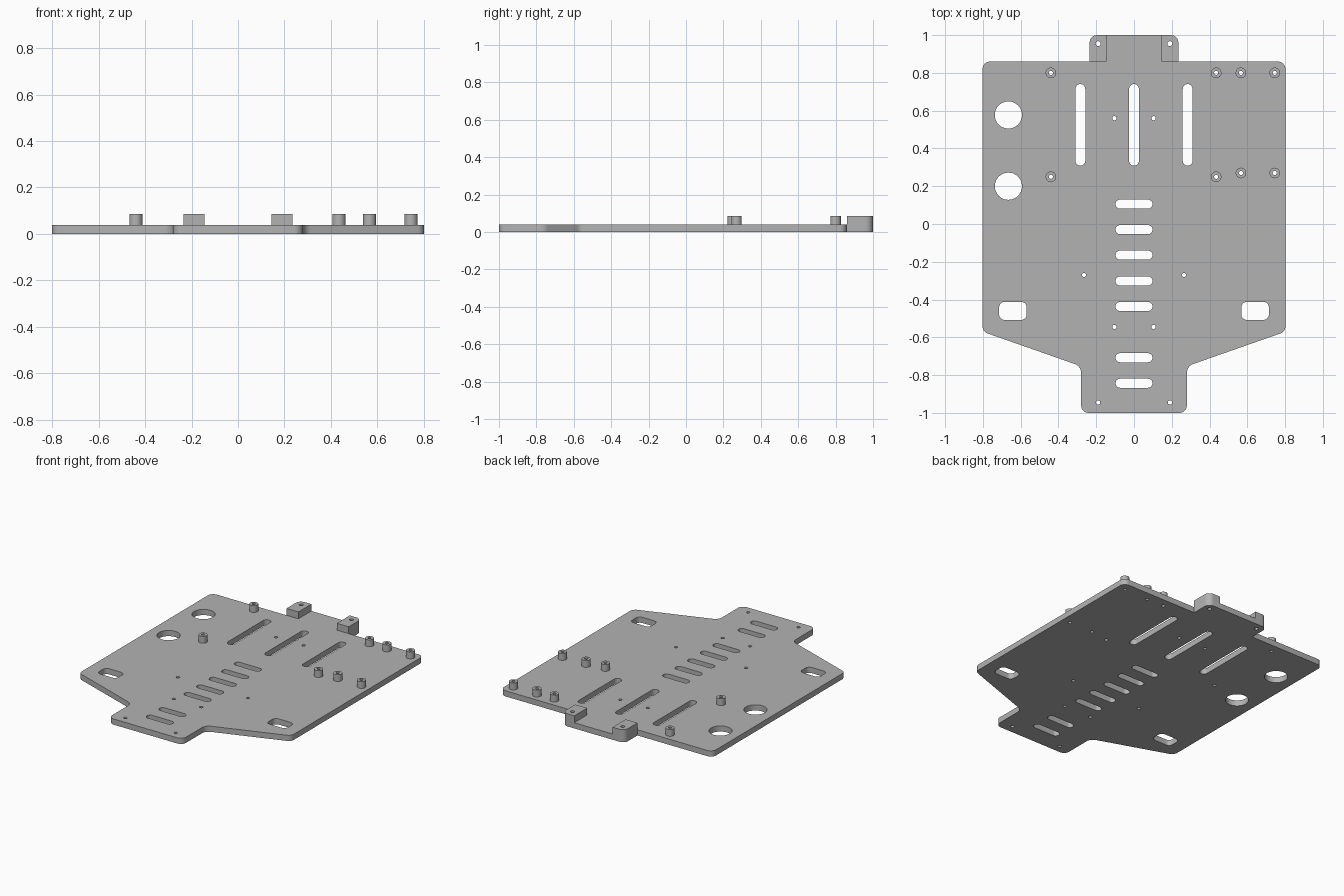
import bpy, bmesh, math
from mathutils import Vector, Matrix

cube = bpy.data.objects.get("Cube")
if cube:
    bpy.data.objects.remove(cube, do_unlink=True)

GREY = (0.45, 0.45, 0.45, 1)
metal = bpy.data.materials.new("plain grey")
metal.use_nodes = True
metal.diffuse_color = GREY
metal.node_tree.nodes["Principled BSDF"].inputs["Base Color"].default_value = GREY

PLATE_TOP, POST_TOP = 0.039, 0.086


def fillet(corners, steps=8):
    """Closed outline from (x, y, radius) corners."""
    out = []
    for i, (x, y, r) in enumerate(corners):
        p = Vector((x, y))
        if r == 0:
            out.append(p)
            continue
        a = (Vector(corners[i - 1][:2]) - p).normalized()
        b = (Vector(corners[(i + 1) % len(corners)][:2]) - p).normalized()
        half = a.angle(b) / 2
        centre = p + (a + b).normalized() * r / math.sin(half)
        start = p + a * r / math.tan(half) - centre
        sweep = math.pi - 2 * half
        if a.x * b.y - a.y * b.x > 0:
            sweep = -sweep
        for k in range(steps + 1):
            out.append(centre + Matrix.Rotation(sweep * k / steps, 2) @ start)
    return [q for i, q in enumerate(out) if (q - out[i - 1]).length > 1e-5]


def box(x, y, hx, hy, r):
    return fillet([(x - hx, y - hy, r), (x + hx, y - hy, r),
                   (x + hx, y + hy, r), (x - hx, y + hy, r)])


def circle(x, y, r):
    return box(x, y, r, r, r)


def extrude(name, outlines, z0, z1):
    """Fill the first outline, leave the others as holes, and thicken."""
    curve = bpy.data.curves.new(name, 'CURVE')
    curve.dimensions, curve.fill_mode = '2D', 'BOTH'
    curve.extrude = (z1 - z0) / 2
    for pts in outlines:
        s = curve.splines.new('POLY')
        s.points.add(len(pts) - 1)
        for sp, p in zip(s.points, pts):
            sp.co = (p.x, p.y, 0, 1)
        s.use_cyclic_u = True
    helper = bpy.data.objects.new("helper", curve)
    bpy.context.collection.objects.link(helper)
    bpy.context.view_layer.update()
    deps = bpy.context.evaluated_depsgraph_get()
    mesh = bpy.data.meshes.new_from_object(helper.evaluated_get(deps))
    bpy.data.objects.remove(helper, do_unlink=True)
    bm = bmesh.new()
    bm.from_mesh(mesh)
    bmesh.ops.remove_doubles(bm, verts=bm.verts, dist=1e-5)
    bmesh.ops.translate(bm, verts=bm.verts, vec=(0, 0, (z0 + z1) / 2))
    bmesh.ops.recalc_face_normals(bm, faces=bm.faces)
    bm.to_mesh(mesh)
    bm.free()
    mesh.name = name
    mesh.materials.clear()
    mesh.materials.append(metal)
    obj = bpy.data.objects.new(name, mesh)
    bpy.context.collection.objects.link(obj)
    bpy.ops.object.select_all(action='DESELECT')
    obj.select_set(True)
    bpy.context.view_layer.objects.active = obj
    bpy.ops.object.shade_smooth_by_angle(angle=math.radians(30))
    return obj


# Plate outline: right half, mirrored to the left
half = [(0.28, -1, 0.04), (0.28, -0.753, 0.05), (0.802, -0.57, 0.04),
        (0.802, 0.86, 0.04), (0.235, 0.86, 0), (0.235, 1, 0.04)]
outline = fillet(half + [(-x, y, r) for x, y, r in reversed(half)])

# Long and cross slots
cuts = [box(x, 0.525, 0.026, 0.216, 0.026) for x in (-0.284, 0, 0.284)]
cuts += [box(0, y, 0.098, 0.024, 0.024)
         for y in (0.105, -0.03, -0.165, -0.302, -0.437, -0.708, -0.843)]
# Large round openings
cuts += [circle(-0.665, y, 0.072) for y in (0.577, 0.2)]
# Paired openings and screw holes
for side in (-1, 1):
    cuts.append(box(side * 0.641, -0.46, 0.073, 0.048, 0.03))
    for x, y in ((0.104, 0.56), (0.265, -0.27), (0.104, -0.545), (0.19, -0.945)):
        cuts.append(circle(side * x, y, 0.011))
    cuts.append(circle(side * 0.19, 0.955, 0.013))
posts = [(x, y) for x in (-0.44, 0.435) for y in (0.8, 0.25)]
posts += [(x, y) for x in (0.566, 0.745) for y in (0.8, 0.27)]
cuts += [circle(x, y, 0.011) for x, y in posts]
extrude("base_plate", [outline] + cuts, 0, PLATE_TOP)

# Hollow standoffs
for i, (x, y) in enumerate(posts):
    extrude(f"standoff_{i + 1}", [circle(x, y, 0.028), circle(x, y, 0.011)],
            PLATE_TOP, POST_TOP)

# Mounting blocks on the rear tab
for side, name in ((-1, "right_mounting_block"), (1, "left_mounting_block")):
    corners = [(0.145, 0.86, 0), (0.235, 0.86, 0), (0.235, 1, 0.04), (0.145, 1, 0)]
    block = fillet([(side * x, y, r) for x, y, r in corners])
    extrude(name, [block, circle(side * 0.19, 0.955, 0.013)], PLATE_TOP, POST_TOP)
